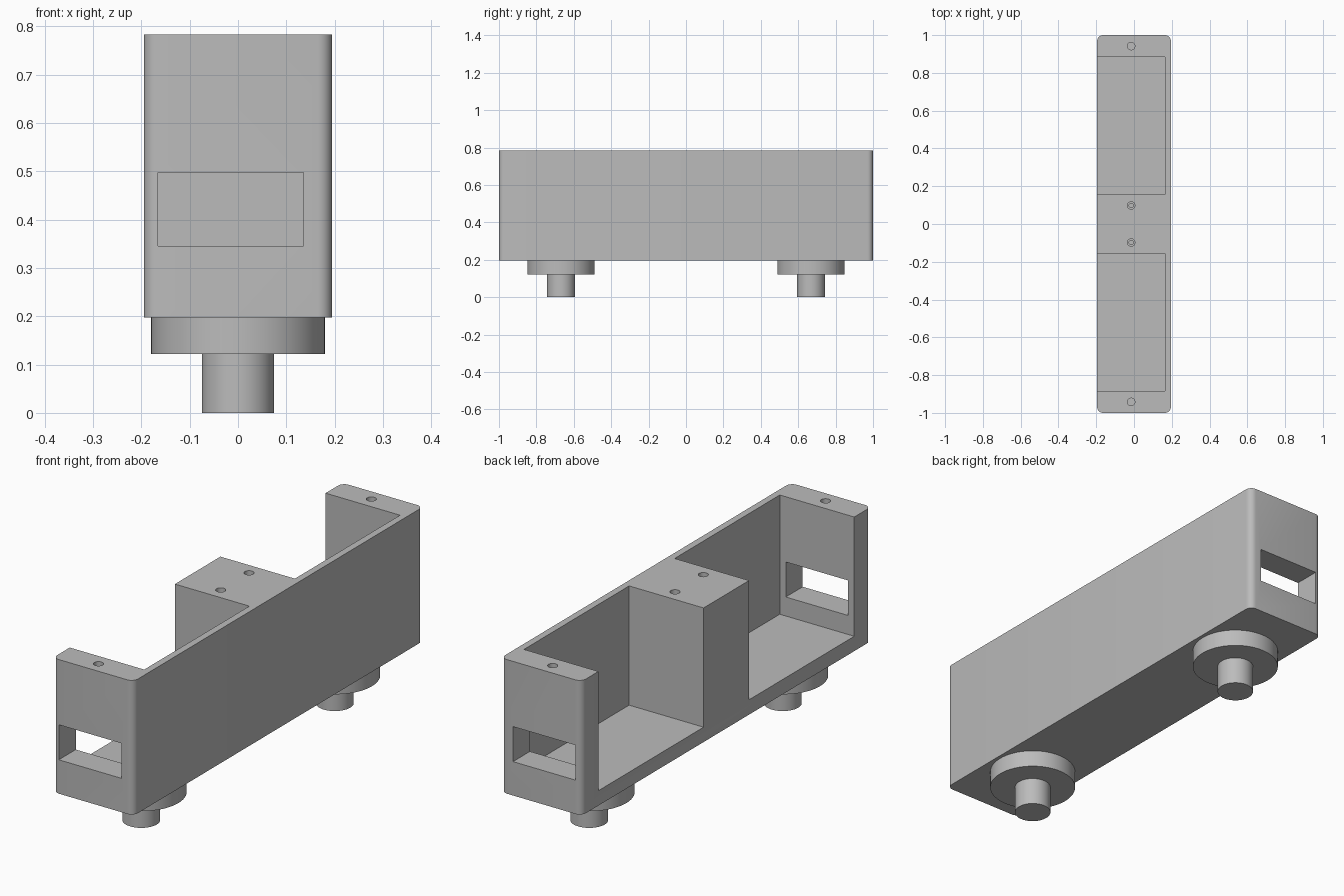
import bpy
import bmesh
from mathutils import Matrix, Vector

old = bpy.data.objects.get("Cube")
if old:
    bpy.data.objects.remove(old, do_unlink=True)

GREY = (0.5, 0.5, 0.5, 1.0)
grey = bpy.data.materials.new("plain grey")
grey.use_nodes = True
grey.diffuse_color = GREY
grey.node_tree.nodes["Principled BSDF"].inputs["Base Color"].default_value = GREY

WIDTH, BASE, TOP = 0.195, 0.197, 0.783   # half width, underside, upper face
FLOOR, WALL = 0.262, 0.165               # pocket floor, inner side of long wall
CENTRE_X = -0.015                        # middle of the pockets and holes


def finish(name, bm):
    mesh = bpy.data.meshes.new(name)
    bm.to_mesh(mesh)
    bm.free()
    mesh.materials.append(grey)
    obj = bpy.data.objects.new(name, mesh)
    bpy.context.collection.objects.link(obj)
    return obj


def box(name, low, high, corner=0):
    low, high = Vector(low), Vector(high)
    bm = bmesh.new()
    bmesh.ops.create_cube(bm, size=1, matrix=Matrix.Translation((low + high) / 2)
                          @ Matrix.Diagonal((*(high - low), 1)))
    if corner:
        upright = [e for e in bm.edges
                   if abs(e.verts[0].co.z - e.verts[1].co.z) > 0.1]
        bmesh.ops.bevel(bm, geom=upright, offset=corner, segments=6,
                        profile=0.5, affect='EDGES')
    return finish(name, bm)


def cylinder(name, x, y, radius, low, high, sides=64):
    bm = bmesh.new()
    bmesh.ops.create_cone(bm, cap_ends=True, segments=sides, radius1=radius,
                          radius2=radius, depth=high - low,
                          matrix=Matrix.Translation((x, y, (low + high) / 2)))
    return finish(name, bm)


def activate(obj):
    bpy.ops.object.select_all(action='DESELECT')
    obj.select_set(True)
    bpy.context.view_layer.objects.active = obj


def cut(target, cutter):
    cutter.hide_render = True
    mod = target.modifiers.new("cut", 'BOOLEAN')
    mod.operation = 'DIFFERENCE'
    mod.solver = 'EXACT'
    mod.object = cutter
    activate(target)
    bpy.ops.object.modifier_apply(modifier=mod.name)
    bpy.data.objects.remove(cutter, do_unlink=True)


def smooth(obj):
    activate(obj)
    bpy.ops.object.shade_smooth_by_angle(angle=0.6)


# Housing block with rounded upright corners
housing = box("housing", (-WIDTH, -1, BASE), (WIDTH, 1, TOP), corner=0.03)

for side in (-1, 1):
    def span(a, b):
        return sorted((side * a, side * b))

    # Pocket, open above and on one long side
    y0, y1 = span(0.157, 0.883)
    cut(housing, box("pocket_cutter", (-0.4, y0, FLOOR), (WALL, y1, 1)))
    # Window through the end wall
    y0, y1 = span(0.8, 1.1)
    cut(housing, box("window_cutter", (CENTRE_X - 0.151, y0, 0.345),
                     (CENTRE_X + 0.151, y1, 0.498)))
    # Screw holes: plain at the ends, stepped in the middle block
    cut(housing, cylinder("end_hole_cutter", CENTRE_X, side * 0.942,
                          0.02, 0.62, 0.9, 32))
    cut(housing, cylinder("middle_hole_cutter", CENTRE_X, side * 0.098,
                          0.02, 0.7, 0.9, 32))
    cut(housing, cylinder("pilot_hole_cutter", CENTRE_X, side * 0.098,
                          0.011, 0.6, 0.9, 32))
smooth(housing)

# Feet: wide disc with a narrow peg below
for label, y in (("front", -0.668), ("back", 0.668)):
    smooth(cylinder(label + "_foot_disc", 0, y, 0.18, 0.122, BASE))
    smooth(cylinder(label + "_foot_peg", 0, y, 0.075, 0, 0.122))
